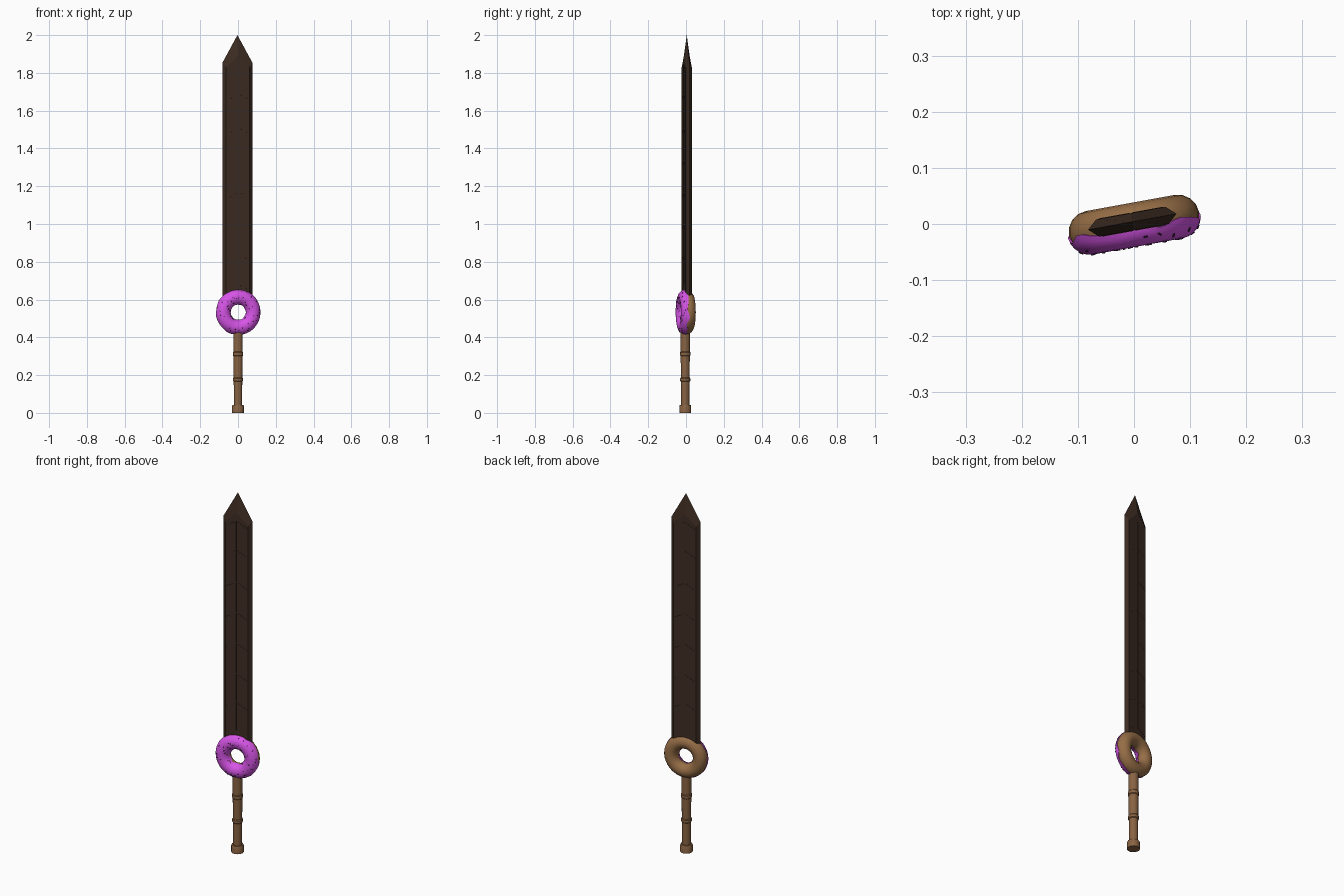
import bpy, bmesh, math, random
from mathutils import Matrix, Vector

if "Cube" in bpy.data.objects:
    bpy.data.objects.remove(bpy.data.objects["Cube"])

random.seed(4)
TURN = Matrix.Rotation(math.radians(10.3), 4, 'Z')   # whole sword is turned a little
RING_Z, R, r = 0.533, 0.080, 0.038


def material(name, rgb):
    m = bpy.data.materials.new(name)
    m.diffuse_color = (*rgb, 1)
    m.use_nodes = True
    m.node_tree.nodes["Principled BSDF"].inputs["Base Color"].default_value = m.diffuse_color
    return m


CHOC = material("dark chocolate", (0.046, 0.025, 0.016))
DOUGH = material("baked dough", (0.305, 0.155, 0.062))
WOOD = material("handle brown", (0.25, 0.125, 0.055))
ICING = material("pink icing", (0.68, 0.09, 0.80))
SPRINKLE = material("dark sprinkles", (0.06, 0.015, 0.06))


def finish(bm, name, mat, smooth=None, offset=(0, 0, 0)):
    bmesh.ops.recalc_face_normals(bm, faces=bm.faces)
    bm.transform(Matrix.Translation(offset) @ TURN)
    me = bpy.data.meshes.new(name)
    bm.to_mesh(me)
    bm.free()
    me.materials.append(mat)
    ob = bpy.data.objects.new(name, me)
    bpy.context.collection.objects.link(ob)
    if smooth:
        bpy.ops.object.select_all(action='DESELECT')
        ob.select_set(True)
        bpy.context.view_layer.objects.active = ob
        bpy.ops.object.shade_smooth_by_angle(angle=math.radians(smooth))
    return ob


def loft(bm, rings, close=False, caps=False):
    vs = [[bm.verts.new(p) for p in ring] for ring in rings]
    n = len(vs[0])
    pairs = list(zip(vs, vs[1:])) + ([(vs[-1], vs[0])] if close else [])
    for a, b in pairs:
        for i in range(n):
            j = (i + 1) % n
            bm.faces.new((a[i], a[j], b[j], b[i]))
    if caps:
        bm.faces.new(vs[0])
        bm.faces.new(vs[-1])


def torus_point(u, v, rad):
    # v = 90 degrees faces the front
    d = R + rad * math.cos(v)
    return Vector((d * math.cos(u), -rad * math.sin(v), RING_Z + d * math.sin(u)))


# Blade: hexagonal section, bevel carried round the point
BLADE_AT = (-0.003, 0.004, 0)
T, BASE = 0.0155, 0.612
flat = [(-0.063, BASE), (0.063, BASE), (0.063, 1.83), (0, 1.89), (-0.063, 1.83)]
edge = [(-0.080, BASE), (0.080, BASE), (0.080, 1.855), (0, 2.0), (-0.080, 1.855)]
bm = bmesh.new()
loft(bm, [[(x, -T, z) for x, z in flat], [(x, 0, z) for x, z in edge],
          [(x, T, z) for x, z in flat]], caps=True)
finish(bm, "blade", CHOC, offset=BLADE_AT)

# Shallow chevron-topped segments on both blade faces
levels = [0.65, 0.81, 0.97, 1.14, 1.31, 1.48, 1.66, 1.82]
bm = bmesh.new()
for z0, z1 in zip(levels, levels[1:]):
    for sx in (-1, 1):
        for sy in (-1, 1):
            shape = [(0.002, z0 + 0.03), (0.058, z0), (0.058, z1 - 0.006), (0.002, z1 + 0.024)]
            loft(bm, [[(sx * x, sy * y, z) for x, z in shape]
                      for y in (T - 0.002, T + 0.001)], caps=True)
finish(bm, "blade_segments", CHOC, offset=BLADE_AT)

# Ring guard
NU, NV = 32, 16
bm = bmesh.new()
loft(bm, [[torus_point(2 * math.pi * i / NU, 2 * math.pi * j / NV, r) for j in range(NV)]
          for i in range(NU)], close=True)
finish(bm, "ring_guard", DOUGH, 60)

# Icing: wavy-edged shell over the front of the ring
bm = bmesh.new()
rings = []
for i in range(48):
    u = 2 * math.pi * i / 48
    lo = 0.18 + 0.13 * math.sin(7 * u) + 0.06 * math.sin(11 * u + 1)
    hi = math.pi - 0.18 - 0.12 * math.sin(6 * u + 2)
    ring = [torus_point(u, lo + (hi - lo) * j / 10, 0.0405) for j in range(11)]
    rings.append([torus_point(u, lo, 0.035)] + ring + [torus_point(u, hi, 0.035)])
loft(bm, rings, close=True)
finish(bm, "icing", ICING, 50)

# Sprinkles scattered over the icing
bm = bmesh.new()
for i in range(44):
    u = 2 * math.pi * (i + random.uniform(-0.4, 0.4)) / 44
    v = random.uniform(0.5, math.pi - 0.5)
    p = torus_point(u, v, 0.0405)
    n = (p - torus_point(u, v, 0)).normalized()
    m = (Matrix.Translation(p) @ n.to_track_quat('Z', 'Y').to_matrix().to_4x4()
         @ Matrix.Rotation(random.uniform(0, math.pi), 4, 'Z')
         @ Matrix.Diagonal((0.008, 0.003, 0.003, 1)))
    bmesh.ops.create_cube(bm, size=1, matrix=m)
finish(bm, "sprinkles", SPRINKLE)

# Handle: turned profile with two knuckles and a pommel
profile = [(0.032, 0), (0.032, 0.036), (0.029, 0.042), (0.022, 0.042),
           (0.023, 0.165), (0.027, 0.169), (0.027, 0.183), (0.0235, 0.187),
           (0.0245, 0.300), (0.028, 0.304), (0.028, 0.320), (0.025, 0.324),
           (0.0255, 0.45)]
bm = bmesh.new()
loft(bm, [[(d * math.cos(math.tau * k / 16), d * math.sin(math.tau * k / 16), z)
           for k in range(16)] for d, z in profile], caps=True)
finish(bm, "handle", WOOD, 35, offset=(0, -0.004, 0))
